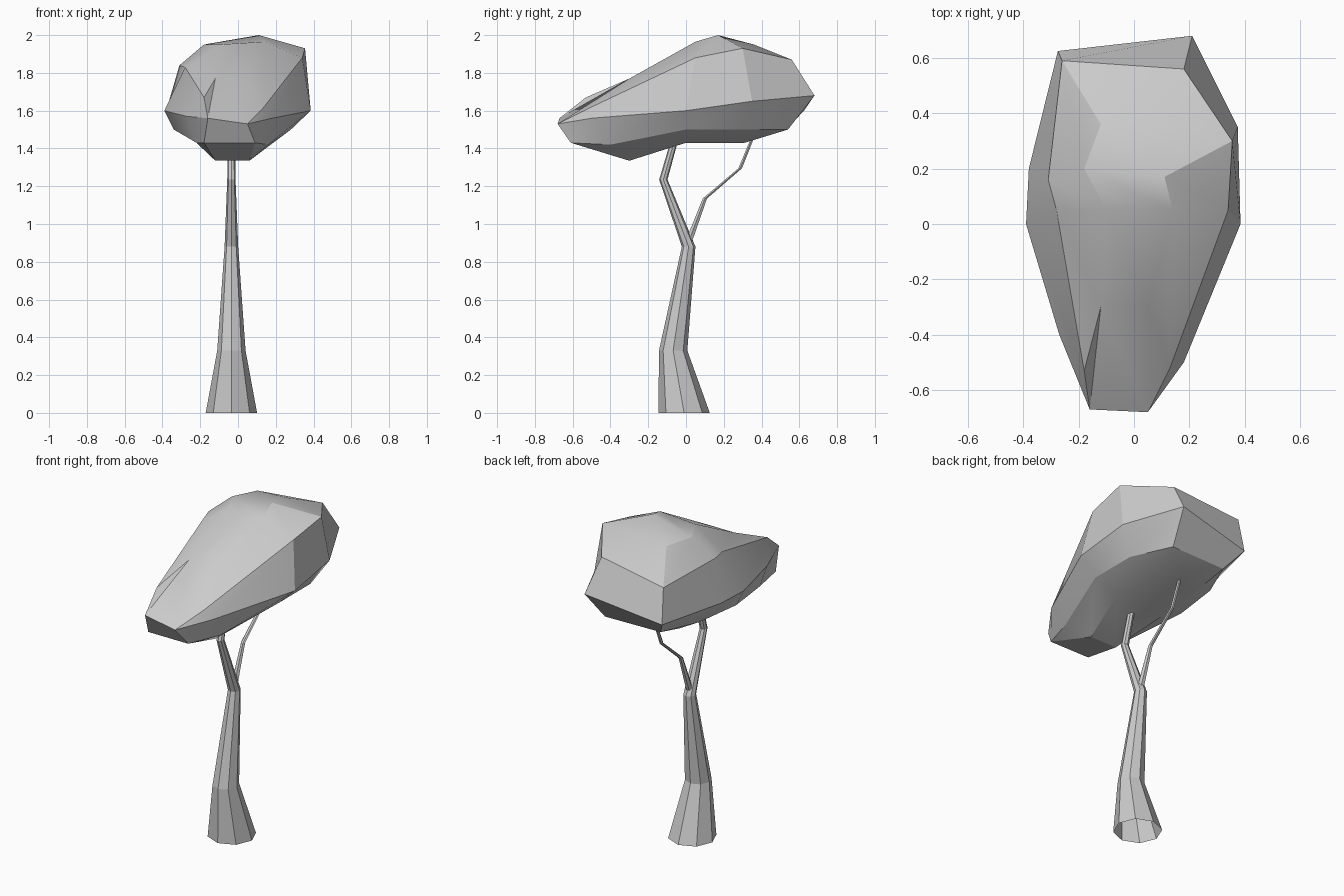
import bpy, bmesh, math

if "Cube" in bpy.data.objects:
    bpy.data.objects.remove(bpy.data.objects["Cube"])


def make_object(name, bm):
    bmesh.ops.remove_doubles(bm, verts=bm.verts, dist=0.0005)
    bmesh.ops.recalc_face_normals(bm, faces=bm.faces)
    mesh = bpy.data.meshes.new(name)
    bm.to_mesh(mesh)
    bm.free()
    obj = bpy.data.objects.new(name, mesh)
    bpy.context.collection.objects.link(obj)
    return obj


def loft(bm, rings):
    """Skin a sequence of equal-length closed rings."""
    rows = [[bm.verts.new(p) for p in ring] for ring in rings]
    for a, b in zip(rows, rows[1:]):
        for i in range(len(a)):
            j = (i + 1) % len(a)
            bm.faces.new((a[i], a[j], b[j], b[i]))
    return rows


def tube(name, path, sides):
    """Faceted open-bottomed tube through (y, z, radius) stations."""
    bm = bmesh.new()
    angles = [2 * math.pi * i / sides for i in range(sides)]
    rows = loft(bm, [[(-0.035 + r * math.cos(a), y + r * math.sin(a), z)
                      for a in angles] for y, z, r in path])
    bm.faces.new(rows[-1])
    return make_object(name, bm)


# Bent, tapering trunk and the thin side branch
tube("trunk", [(-0.01, 0, 0.136), (-0.068, 0.33, 0.075), (0.014, 0.88, 0.036),
               (-0.12, 1.235, 0.022), (-0.045, 1.5, 0.019)], 8)
tube("side_branch", [(0.008, 0.89, 0.021), (0.1, 1.135, 0.013),
                     (0.287, 1.295, 0.011), (0.37, 1.5, 0.009)], 6)

# Canopy sections from front to back, each running from the right side
# over the top, down the left side and back underneath
fr, fl = (0.05, -0.68, 1.53), (-0.16, -0.67, 1.56)
front = [fr, fr, fr, fl, fl, fl] + [(-0.18, -0.61, 1.43)] * 2 + [(0.09, -0.61, 1.43)] * 2
nose = [(.18, -.5, 1.56), (.13, -.52, 1.61), (.05, -.3, 1.77), (-.12, -.3, 1.77),
        (-.18, -.53, 1.67), (-.27, -.4, 1.57), (-.22, -.4, 1.43), (-.12, -.3, 1.335),
        (.06, -.3, 1.335), (.16, -.4, 1.42)]
middle = [(.385, 0, 1.6), (.34, .05, 1.88), (.14, .05, 1.965), (-.1, .05, 1.95),
          (-.28, .05, 1.83), (-.39, 0, 1.6), (-.34, 0, 1.5), (-.2, 0, 1.43),
          (.13, 0, 1.43), (.28, 0, 1.5)]
crown = [(.375, .35, 1.65), (.355, .3, 1.93), (.11, .17, 2), (-.18, .2, 1.95),
         (-.31, .16, 1.84), (-.38, .2, 1.6), (-.3, .3, 1.5), (-.17, .31, 1.43),
         (.12, .31, 1.43), (.28, .3, 1.5)]
back = [(.21, .68, 1.68), (.18, .56, 1.87), (.08, .36, 1.95), (-.12, .36, 1.94),
        (-.26, .59, 1.81), (-.275, .625, 1.6)] + [(-.2, .53, 1.5)] * 2 + [(.17, .54, 1.5)] * 2

bm = bmesh.new()
rows = loft(bm, [front, nose, middle, crown, back])
f, b = rows[0], rows[-1]
bm.faces.new((f[0], f[5], f[6], f[9]))
for quad in ((1, 2, 3, 4), (0, 1, 4, 5), (0, 5, 6, 9)):
    bm.faces.new([b[i] for i in quad])
canopy = make_object("canopy", bm)

# Soft facets that keep the stronger creases sharp
bpy.ops.object.select_all(action='DESELECT')
canopy.select_set(True)
bpy.context.view_layer.objects.active = canopy
bpy.ops.object.shade_smooth_by_angle(angle=math.radians(25))
